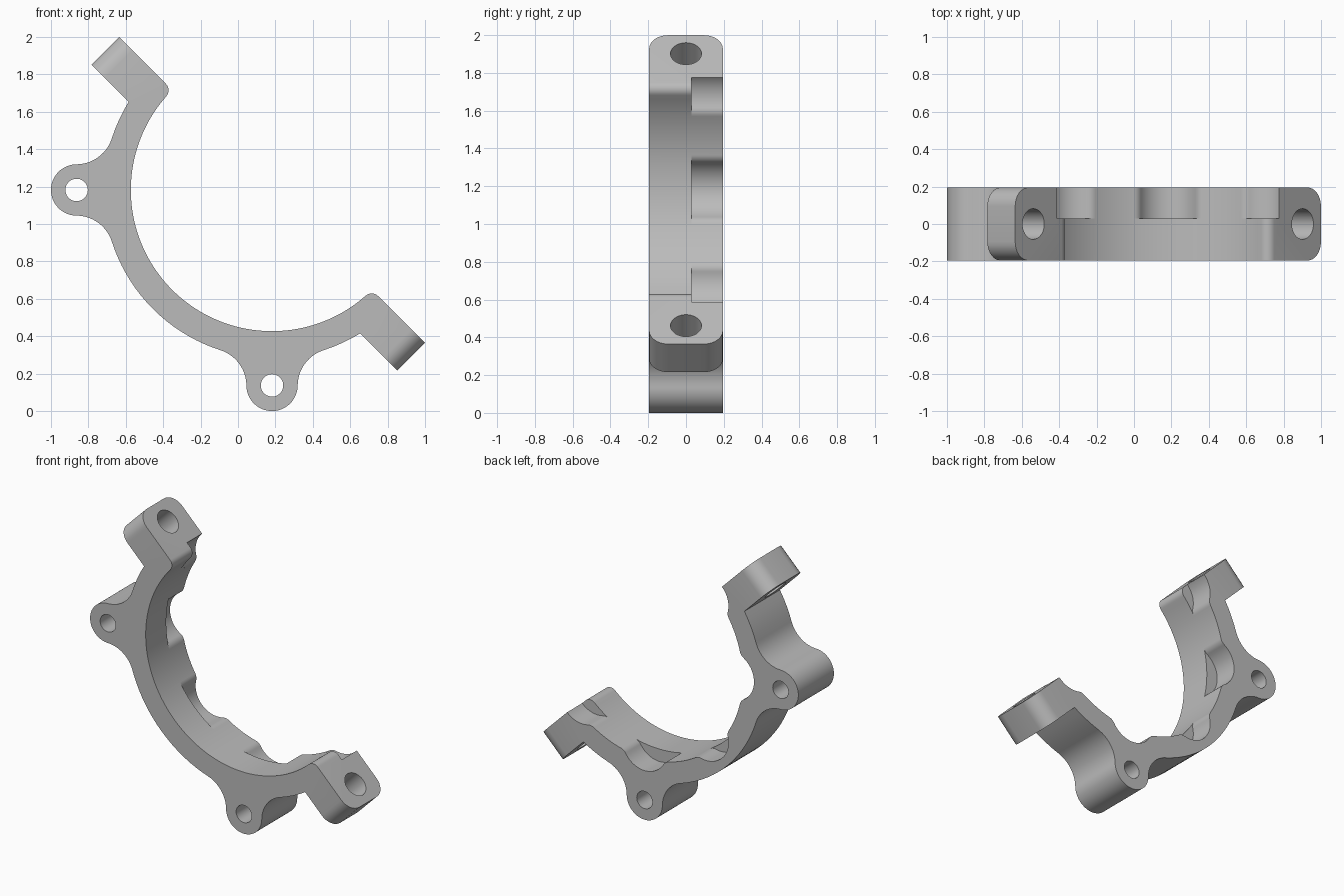
import bpy, bmesh
from math import sin, cos, radians, degrees, atan2, acos, asin, sqrt, hypot
from mathutils import Matrix, Vector

cube = bpy.data.objects.get("Cube")
if cube:
    bpy.data.objects.remove(cube, do_unlink=True)

# Main dimensions
CENTRE = 1.182            # ring centre along x (mirrored) and z
INNER, OUTER = 0.755, 0.9
HALF = 0.195              # half depth
LUG_AT, LUG_R, LUG_FILLET = 1.045, 0.137, 0.2
FLANGE_U, FLANGE_V, TIP = 1.156, 0.21, 0.05
OFFSET = Vector((CENTRE - 1, 0, CENTRE))


def polar(r, a):
    return r * cos(radians(a)), r * sin(radians(a))


def arc(centre, r, a0, a1, step=5):
    n = max(2, int(abs(a1 - a0) / step))
    return [(centre[0] + polar(r, a0 + (a1 - a0) * i / n)[0],
             centre[1] + polar(r, a0 + (a1 - a0) * i / n)[1]) for i in range(n + 1)]


def turn(points, a):
    c, s = cos(radians(a)), sin(radians(a))
    return [(x * c - z * s, x * s + z * c) for x, z in points]


def prism(name, points, y0, y1):
    """Extrude an x-z outline along y, about the ring centre."""
    clean = [p for i, p in enumerate(points)
             if hypot(p[0] - points[i - 1][0], p[1] - points[i - 1][1]) > 1e-5]
    bm = bmesh.new()
    face = bm.faces.new([bm.verts.new(Vector((x, y0, z)) + OFFSET) for x, z in clean])
    out = bmesh.ops.extrude_face_region(bm, geom=[face])
    moved = [v for v in out["geom"] if isinstance(v, bmesh.types.BMVert)]
    bmesh.ops.translate(bm, verts=moved, vec=(0, y1 - y0, 0))
    bmesh.ops.recalc_face_normals(bm, faces=bm.faces)
    return finish(name, bm)


def finish(name, bm):
    mesh = bpy.data.meshes.new(name)
    bm.to_mesh(mesh)
    bm.free()
    ob = bpy.data.objects.new(name, mesh)
    bpy.context.collection.objects.link(ob)
    return ob


def lug(a):
    """Round lug with concave fillets, pointing along angle a."""
    far = OUTER + LUG_FILLET
    near = LUG_R + LUG_FILLET
    t = degrees(acos((far**2 + LUG_AT**2 - near**2) / (2 * far * LUG_AT)))
    fx, fz = polar(far, t)
    d = degrees(atan2(-fz, LUG_AT - fx))      # fillet centre towards lug centre
    pts = arc((fx, -fz), LUG_FILLET, 180 - t, -d)
    pts += arc((LUG_AT, 0), LUG_R, -d - 180, d + 180)
    pts += arc((fx, fz), LUG_FILLET, d, t - 180)
    return turn(pts, a)


# Half ring outline with two lugs and two split flanges
def flange_point(side, u, v):
    k = sqrt(0.5)
    return (side * u + v) * k, (-side * u + v) * k


corner = degrees(asin(FLANGE_V / OUTER))
lug_turn = degrees(atan2(0.337, 1.047))
tip_c = INNER + TIP
tip_a = degrees(asin(TIP / tip_c))
outline = arc((0, 0), OUTER, 135 + corner, 180 - lug_turn, 3)
outline += lug(180)
outline += arc((0, 0), OUTER, 180 + lug_turn, 270 - lug_turn, 3)
outline += lug(270)
outline += arc((0, 0), OUTER, 270 + lug_turn, 315 - corner, 3)
outline += [flange_point(1, FLANGE_U, -FLANGE_V), flange_point(1, FLANGE_U, 0)]
outline += arc(polar(tip_c, 315 - tip_a), TIP, 45, 135 - tip_a, 10)
outline += arc((0, 0), INNER, 315 - tip_a, 135 + tip_a, 2)
outline += arc(polar(tip_c, 135 + tip_a), TIP, 315 + tip_a, 405, 10)
outline += [flange_point(-1, FLANGE_U, 0), flange_point(-1, FLANGE_U, -FLANGE_V)]
body = prism("clamp_half", outline, -HALF, HALF)

# Rounded outer corners of the flanges
bm = bmesh.new()
bm.from_mesh(body.data)


def at_flange_end(v):
    p = v.co - OFFSET
    return abs(abs(p.x - p.z) * sqrt(0.5) - FLANGE_U) < 0.001


ends = [e for e in bm.edges if all(at_flange_end(v) for v in e.verts)
        and abs(e.verts[0].co.y - e.verts[1].co.y) < 0.001]
bmesh.ops.bevel(bm, geom=ends, offset=0.1, segments=8, profile=0.5, affect='EDGES')
bm.to_mesh(body.data)
bm.free()

# Pocket cutters along the back of the bore
cutters = []
POCKET_C, POCKET_R, LIP = 0.671, 0.17, 0.06
lip_c = INNER + LIP
t = degrees(acos((lip_c**2 + POCKET_C**2 - (POCKET_R + LIP)**2) / (2 * lip_c * POCKET_C)))
lx, lz = polar(lip_c, t)
d = degrees(atan2(lz, POCKET_C - lx))
pocket = arc((lx, -lz), LIP, 180 - t, d)
pocket += arc((POCKET_C, 0), POCKET_R, d - 180, 180 - d)
pocket += arc((lx, lz), LIP, -d, t - 180)
pocket += [(0.6, 0)]
for a in range(135, 316, 45):
    cutters.append(prism("pocket_cutter", turn(pocket, a), 0.03, 0.3))

# Lug hole cutters
for a in (180, 270):
    cutters.append(prism("lug_hole_cutter", arc(polar(LUG_AT, a), 0.06, 0, 360, 10), -0.3, 0.3))

# Flange bolt hole cutters, square to the split face
for side in (-1, 1):
    x, z = flange_point(side, 1.018, -0.1)
    bm = bmesh.new()
    spot = Matrix.Translation(OFFSET + Vector((x, 0, z))) @ Matrix.Rotation(radians(45), 4, 'Y')
    bmesh.ops.create_cone(bm, cap_ends=True, segments=36, radius1=0.082, radius2=0.082,
                          depth=0.5, matrix=spot)
    cutters.append(finish("bolt_hole_cutter", bm))

# Cut everything and drop the helpers
for c in cutters:
    c.hide_render = True
    mod = body.modifiers.new("cut", 'BOOLEAN')
    mod.operation = 'DIFFERENCE'
    mod.solver = 'EXACT'
    mod.object = c
graph = bpy.context.evaluated_depsgraph_get()
result = bpy.data.meshes.new_from_object(body.evaluated_get(graph))
body.modifiers.clear()
body.data = result
for c in cutters:
    bpy.data.objects.remove(c, do_unlink=True)

# Single grey material
grey = bpy.data.materials.new("plain_grey")
grey.use_nodes = True
colour = (0.5, 0.5, 0.5, 1)
grey.diffuse_color = colour
grey.node_tree.nodes["Principled BSDF"].inputs["Base Color"].default_value = colour
body.data.materials.clear()
body.data.materials.append(grey)

bpy.ops.object.select_all(action='DESELECT')
body.select_set(True)
bpy.context.view_layer.objects.active = body
bpy.ops.object.shade_smooth_by_angle(angle=radians(30))
